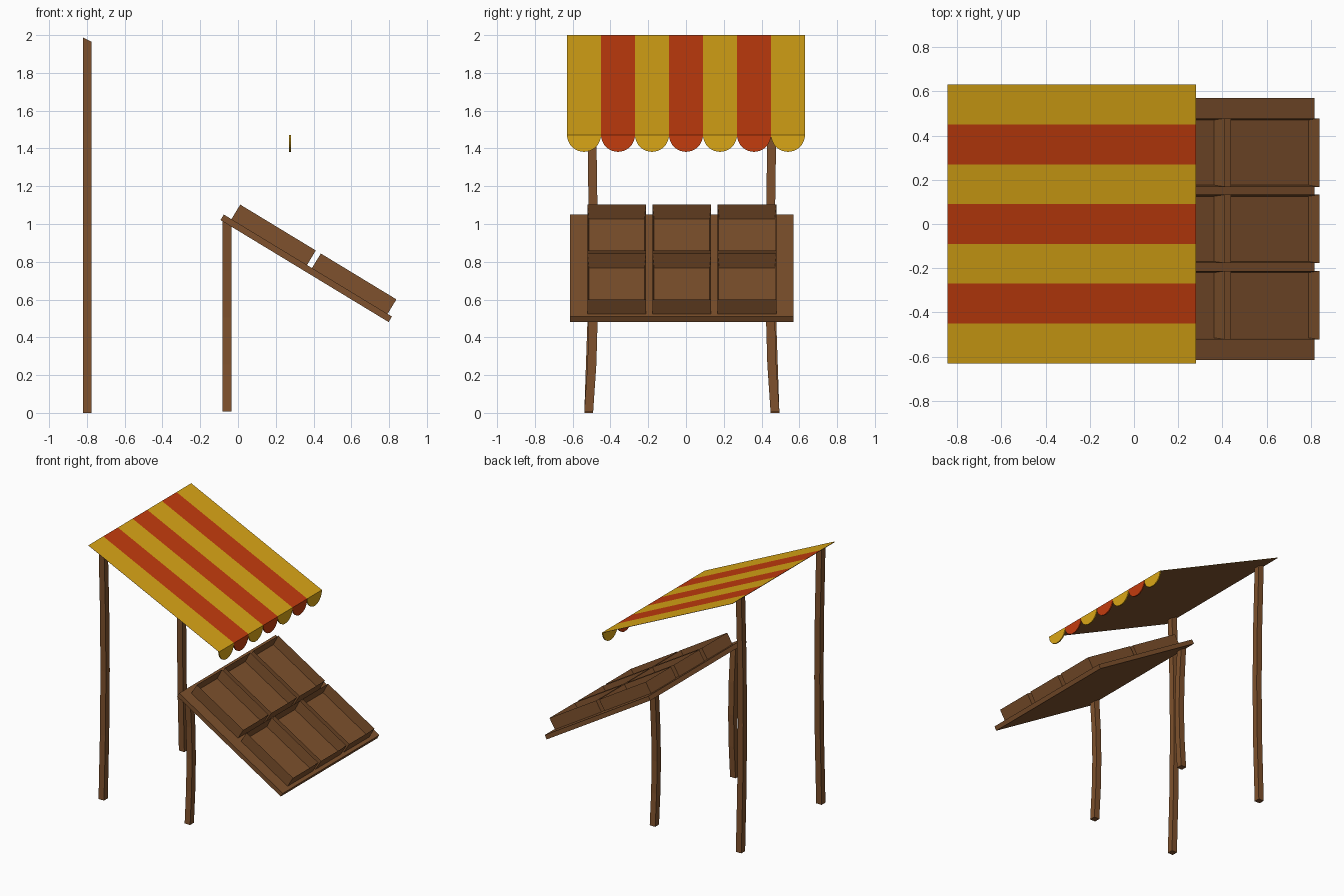
import bpy, bmesh, math
from mathutils import Matrix, Vector

if "Cube" in bpy.data.objects:
    bpy.data.objects.remove(bpy.data.objects["Cube"])


def material(name, rgb):
    m = bpy.data.materials.new(name)
    m.diffuse_color = (*rgb, 1)
    m.use_nodes = True
    m.node_tree.nodes["Principled BSDF"].inputs["Base Color"].default_value = m.diffuse_color
    return m


WOOD = material("wood", (0.21, 0.083, 0.026))
YELLOW = material("yellow_cloth", (0.70, 0.38, 0.008))
RED = material("red_cloth", (0.55, 0.045, 0.004))
MID_Y = -0.022  # centre line of the table and posts


def finish(bm, name, mats, fix_normals=True):
    if fix_normals:
        bmesh.ops.recalc_face_normals(bm, faces=bm.faces[:])
    me = bpy.data.meshes.new(name)
    bm.to_mesh(me)
    bm.free()
    ob = bpy.data.objects.new(name, me)
    bpy.context.collection.objects.link(ob)
    for m in mats:
        me.materials.append(m)
    return ob


def box(bm, lo, hi):
    lo, hi = Vector(lo), Vector(hi)
    mat = Matrix.Translation((lo + hi) / 2) @ Matrix.Diagonal((*(hi - lo), 1))
    bmesh.ops.create_cube(bm, size=1, matrix=mat)


# Sloping table: local x runs down the slope, local z is the surface normal
angle = math.atan2(0.54, 0.89)
slope = Matrix.Translation((-0.075, 0, 1.05)) @ Matrix.Rotation(angle, 4, 'Y')

bm = bmesh.new()
box(bm, (0, MID_Y - 0.592, -0.034), (1.041, MID_Y + 0.592, 0))
finish(bm, "sloping_table", [WOOD]).matrix_world = slope


# Open produce trays, two rows of three
def tray(name, x, y, length=0.468, width=0.31, height=0.09, wall=0.011):
    bm = bmesh.new()
    box(bm, (x, y - width / 2, 0), (x + length, y + width / 2, height))
    bm.normal_update()
    top = max(bm.faces, key=lambda f: f.calc_center_median().z)
    bmesh.ops.inset_individual(bm, faces=[top], thickness=wall)
    bmesh.ops.translate(bm, verts=top.verts[:], vec=(0, 0, -height + 0.006))
    finish(bm, name, [WOOD]).matrix_world = slope


for r, x in enumerate((0.047, 0.546)):
    for c in (-1, 0, 1):
        tray(f"tray_{r + 1}_{c + 2}", x, MID_Y + c * 0.345)


# Square posts bowed slightly inward, with the top cut to the slope above
def post(name, x, side, bottom, top, drop, w=0.0235, steps=4):
    bm = bmesh.new()
    rings = []
    for i in range(steps + 1):
        t = i / steps
        y = MID_Y + side * (0.493 - 0.024 * math.sin(math.pi * t))
        z = bottom + (top - bottom) * t
        cut = drop if i == steps else 0
        rings.append([bm.verts.new((x + sx * w, y + sy * w, z - sx * w * cut))
                      for sx, sy in ((-1, -1), (1, -1), (1, 1), (-1, 1))])
    for a, b in zip(rings, rings[1:]):
        for k in range(4):
            bm.faces.new((a[k], a[(k + 1) % 4], b[(k + 1) % 4], b[k]))
    bm.faces.new(rings[0])
    bm.faces.new(rings[-1])
    finish(bm, name, [WOOD])


for side, label in ((-1, "near"), (1, "far")):
    post(f"back_post_{label}", -0.798, side, 0, 1.976, 0.473)
    post(f"table_post_{label}", -0.058, side, 0.008, 1.002, 0.607)

# Striped awning with a plain wooden underside
X0, Z0, X1, Z1 = -0.843, 2.0, 0.28, 1.472
HALF, N = 0.63, 7
S = 2 * HALF / N

bm = bmesh.new()
for i in range(N):
    y0, y1 = -HALF + i * S, -HALF + (i + 1) * S
    f = bm.faces.new([bm.verts.new(p) for p in (
        (X0, y0, Z0), (X1, y0, Z1), (X1, y1, Z1), (X0, y1, Z0))])
    f.material_index = i % 2
bmesh.ops.remove_doubles(bm, verts=bm.verts[:], dist=1e-5)
finish(bm, "awning_cloth", [YELLOW, RED], False)

bm = bmesh.new()
d = 0.004
bm.faces.new([bm.verts.new(p) for p in (
    (X0, HALF, Z0 - d), (X1, HALF, Z1 - d), (X1, -HALF, Z1 - d), (X0, -HALF, Z0 - d))])
finish(bm, "awning_underside", [WOOD], False)

# Scalloped valance along the low edge
bm = bmesh.new()
SEG = 16
for i in range(N):
    yc = -HALF + (i + 0.5) * S
    arc = [bm.verts.new((X1 - 0.009, yc - S / 2 * math.cos(math.pi * k / SEG),
                         Z1 - 0.09 * math.sin(math.pi * k / SEG)))
           for k in range(SEG + 1)]
    f = bm.faces.new(arc)
    f.material_index = i % 2
    ext = bmesh.ops.extrude_face_region(bm, geom=[f], use_keep_orig=True)
    bmesh.ops.translate(bm, vec=(0.009, 0, 0), verts=[
        g for g in ext["geom"] if isinstance(g, bmesh.types.BMVert)])
    for g in bm.faces:
        if abs(g.calc_center_median().y - yc) < S / 2:
            g.material_index = i % 2
finish(bm, "awning_valance", [YELLOW, RED])
